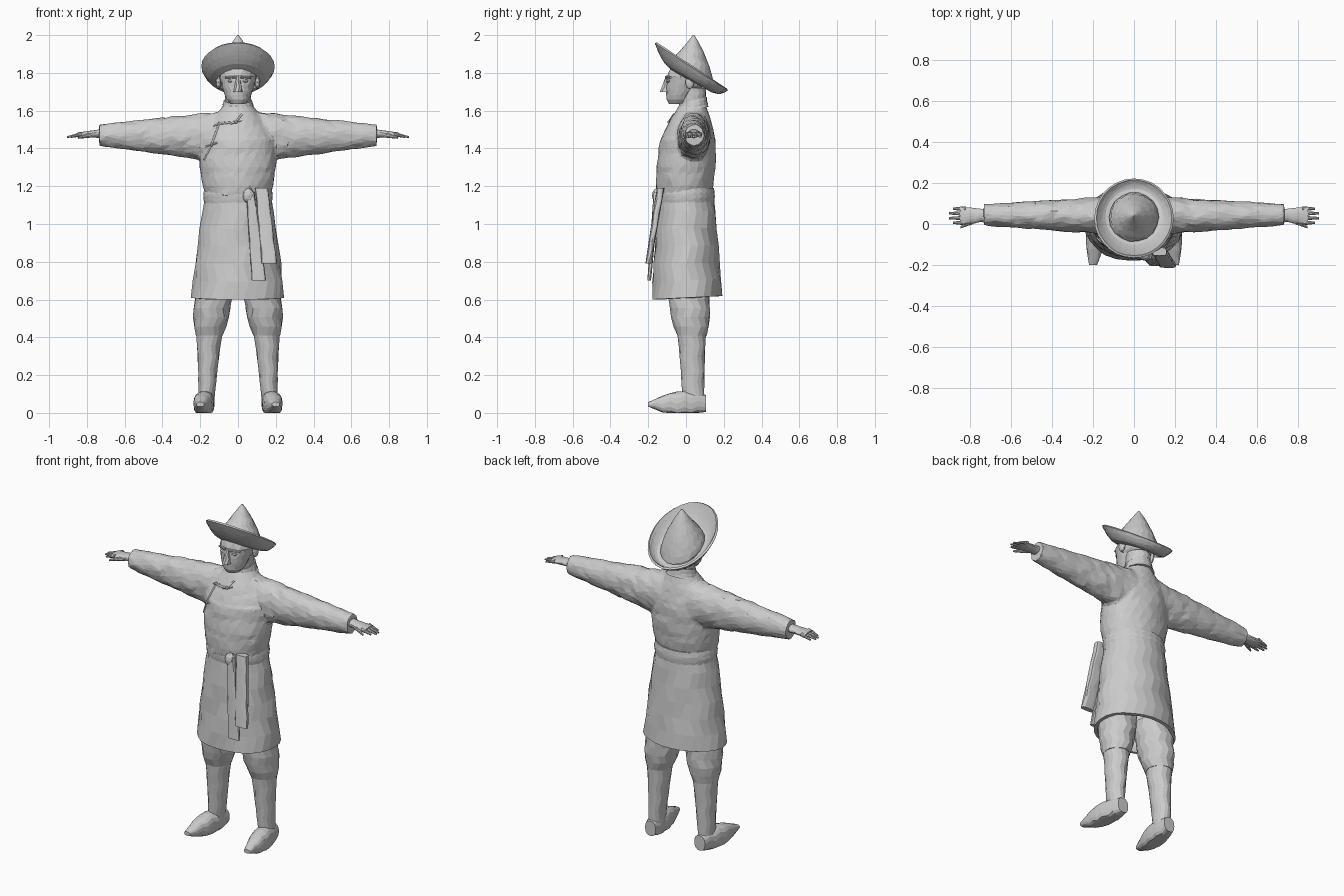
import bpy, bmesh, math, random
from mathutils import Vector

random.seed(4)
cube = bpy.data.objects.get("Cube")
if cube:
    bpy.data.objects.remove(cube)

grey = (0.6, 0.6, 0.6, 1)
stone = bpy.data.materials.new("plain_grey")
stone.use_nodes = True
stone.diffuse_color = grey
stone.node_tree.nodes["Principled BSDF"].inputs["Base Color"].default_value = grey


def add_object(name, data):
    data.materials.append(stone)
    obj = bpy.data.objects.new(name, data)
    bpy.context.collection.objects.link(obj)
    return obj


def add_mesh(name, bm, paired=False, shell=0):
    """Turn a bmesh into an object, optionally mirrored across x or given a wall thickness."""
    for vert in bm.verts:
        vert.co.z = max(vert.co.z, 0)
    bmesh.ops.recalc_face_normals(bm, faces=bm.faces)
    mesh = bpy.data.meshes.new(name)
    bm.to_mesh(mesh)
    bm.free()
    obj = add_object(name, mesh)
    if shell:
        obj.modifiers.new("wall", "SOLIDIFY").thickness = shell
    if paired:
        obj.modifiers.new("other_side", "MIRROR").use_mirror_merge = False
    return obj


def taper(bm, start, end, size, end_size, ease=1, bulge=0, slope=(0, 0), steps=6, sides=16,
          rough=0.015, fold=0, square=1, capped=True):
    """Skin ellipses from start to end along the longest direction between them."""
    start, end = Vector(start), Vector(end)
    size, end_size = Vector(size), Vector(end_size)
    span = end - start
    along = max(range(3), key=lambda i: abs(span[i]))
    across, up = [i for i in range(3) if i != along]
    loops = []
    for step in range(steps + 1):
        t = step / steps
        centre = start.lerp(end, t)
        radius = size.lerp(end_size, t ** ease) * (1 + bulge * math.sin(math.pi * t))
        tilt = slope[0] + (slope[1] - slope[0]) * t
        loop = []
        for k in range(sides):
            angle = math.tau * (k + step % 2 / 2) / sides
            c, s = math.cos(angle), math.sin(angle)
            grow = 1 + random.uniform(-rough, rough) + fold * math.sin(5 * angle + 2 * step)
            point = centre.copy()
            point[across] += math.copysign(abs(c) ** square, c) * radius[0] * grow
            lift = math.copysign(abs(s) ** square, s) * radius[1] * grow
            point[up] += lift
            point[along] += tilt * lift
            loop.append(bm.verts.new(point))
        loops.append(loop)
    for low, high in zip(loops, loops[1:]):
        for k in range(sides):
            n = (k + 1) % sides
            bm.faces.new((low[k], low[n], high[n], high[k]))
    if capped:
        bm.faces.new(loops[0])
        bm.faces.new(loops[-1])


def part(name, start, end, size, end_size, paired=False, shell=0, **shape):
    bm = bmesh.new()
    taper(bm, start, end, size, end_size, capped=not shell, **shape)
    return add_mesh(name, bm, paired, shell)


def ball(name, centre, size, paired=False):
    bm = bmesh.new()
    bmesh.ops.create_icosphere(bm, subdivisions=2, radius=1)
    bmesh.ops.scale(bm, vec=size, verts=bm.verts)
    bmesh.ops.translate(bm, vec=centre, verts=bm.verts)
    return add_mesh(name, bm, paired)


def tube(name, points, radius):
    curve = bpy.data.curves.new(name, "CURVE")
    curve.dimensions = "3D"
    curve.bevel_depth = radius
    curve.bevel_resolution = 1
    curve.use_fill_caps = True
    spline = curve.splines.new("POLY")
    spline.points.add(len(points) - 1)
    for knot, point in zip(spline.points, points):
        knot.co = (*point, 1)
    add_object(name, curve)


# Robe top: body and sleeves fused, then reduced to irregular facets
bm = bmesh.new()
taper(bm, (0, -.01, 1.15), (0, .01, 1.45), (.175, .145), (.2, .145), bulge=.08, sides=22, fold=.01)
taper(bm, (0, .01, 1.44), (0, .035, 1.63), (.2, .145), (.075, .07), ease=1.3, sides=22)
for side in (1, -1):
    taper(bm, (side * .02, .04, 1.46), (side * .735, .045, 1.47), (.1, .145), (.053, .058),
          steps=13, rough=.03, fold=.035)
robe = add_mesh("robe_top", bm)
fuse = robe.modifiers.new("fuse", "REMESH")
fuse.mode = "VOXEL"
fuse.voxel_size = .012
robe.modifiers.new("facet", "DECIMATE").ratio = .12

# Robe skirt, open at the hem
part("robe_skirt", (0, 0, 1.16), (0, .005, .61), (.172, .145), (.248, .187), ease=.85,
     slope=(0, .05), shell=.02, sides=26, rough=.01, fold=.012)

# Belt, knot and hanging sash tails
part("belt", (0, 0, 1.1), (0, 0, 1.19), (.176, .146), (.178, .148), bulge=.04, sides=26, rough=.005)
ball("sash_knot", (.055, -.155, 1.15), (.03, .025, .04))
tail = dict(square=.5, sides=12, rough=.04)
part("sash_tail_long", (.065, -.155, 1.17), (.11, -.195, .7), (.022, .016), (.038, .01), **tail)
part("sash_tail_short", (.125, -.135, 1.19), (.165, -.2, .79), (.034, .02), (.04, .015), **tail)

# Standing collar, neck and head
part("collar", (0, .036, 1.6), (0, .036, 1.655), (.095, .085), (.075, .074), ease=.6, slope=(.25, .25))
part("neck", (0, .04, 1.58), (0, .03, 1.72), (.065, .068), (.07, .075))
ball("skull", (0, .005, 1.775), (.1, .108, .09))
part("jaw", (0, -.045, 1.635), (0, 0, 1.78), (.04, .045), (.098, .104), ease=.6, sides=20)
part("nose", (0, -.105, 1.7), (0, -.095, 1.785), (.024, .034), (.01, .012), steps=3, sides=8)
ball("mouth", (0, -.09, 1.675), (.028, .012, .008))
ball("ears", (.103, .02, 1.75), (.014, .024, .036), paired=True)
ball("eyes", (.037, -.092, 1.757), (.018, .01, .008), paired=True)
part("brows", (.012, -.103, 1.778), (.07, -.08, 1.776), (.009, .008), (.006, .005), paired=True, sides=8)

# Hat: upturned tilted brim and pointed crown
part("hat_brim", (0, .036, 1.765), (0, .03, 1.84), (.11, .105), (.184, .185), ease=.5,
     slope=(-.55, -.66), shell=.012, sides=28, rough=.005)
part("hat_crown", (0, .034, 1.785), (0, .04, 2), (.122, .12), (.004, .004), ease=1.3,
     slope=(-.6, 0), steps=8, sides=18)

# Hands: palm, thumb and four fingers
part("palms", (.7, .043, 1.48), (.85, .04, 1.472), (.027, .025), (.045, .013), paired=True)
part("thumbs", (.77, .02, 1.472), (.848, -.016, 1.457), (.015, .015), (.006, .006), paired=True, sides=8)
for n, reach in enumerate((.885, .905, .905, .885)):
    y = .006 + n * .023
    part("fingers", (.825, y, 1.476), (reach, y, 1.46), (.012, .012), (.006, .005), paired=True, sides=8)

# Baggy trousers tucked into tall boots
part("trouser_legs", (.12, .01, .7), (.153, .03, .41), (.1, .11), (.072, .078), ease=4,
     paired=True, rough=.025, fold=.02)
part("boot_shafts", (.168, .04, .04), (.152, .03, .42), (.042, .058), (.07, .076), ease=1.5, paired=True)
part("boot_feet", (.165, .105, .05), (.2, -.2, .045), (.035, .045), (.02, .012), ease=3, bulge=.6,
     paired=True, steps=8, square=.8)

# Lapel piping and fasteners laid onto the chest
bpy.context.view_layer.update()
chest = robe.evaluated_get(bpy.context.evaluated_depsgraph_get())


def on_chest(spot):
    """Point on the robe's front surface at the given x and z."""
    return chest.ray_cast(Vector((spot[0], -1, spot[1])), Vector((0, 1, 0)))[1].copy()


corners = [Vector(c) for c in ((.02, 1.58), (-.01, 1.54), (-.1, 1.53), (-.14, 1.42), (-.18, 1.34))]
piping = [on_chest(a.lerp(b, t / 4)) for a, b in zip(corners, corners[1:]) for t in range(5)]
tube("lapel_piping", piping, .006)
for spot in (corners[1], corners[2], corners[3]):
    reach = Vector((.03, .01))
    tube("fastener_loop", [on_chest(spot - reach), on_chest(spot), on_chest(spot + reach)], .005)
    ball("fastener_button", on_chest(spot), (.01, .01, .01))
